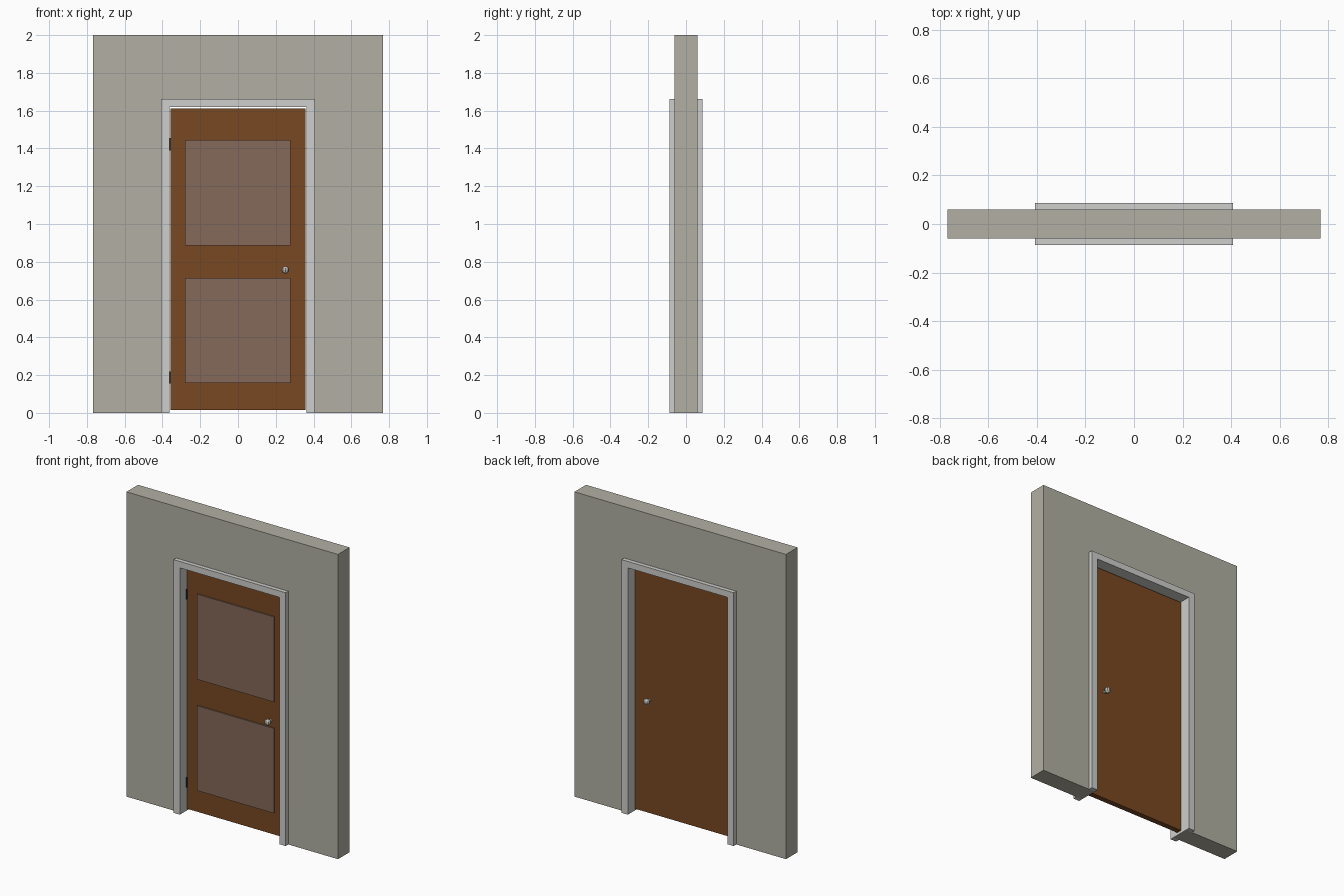
import bpy, bmesh, math
from mathutils import Matrix

if "Cube" in bpy.data.objects:
    bpy.data.objects.remove(bpy.data.objects["Cube"])


def material(name, r, g, b):
    m = bpy.data.materials.new(name)
    lin = [c / 12.92 if c <= 0.04045 else ((c + 0.055) / 1.055) ** 2.4 for c in (r, g, b)]
    m.diffuse_color = (*lin, 1)
    m.use_nodes = True
    m.node_tree.nodes["Principled BSDF"].inputs["Base Color"].default_value = m.diffuse_color
    return m


WALL = material("warm grey plaster", 0.70, 0.69, 0.64)
TRIM = material("light grey trim", 0.81, 0.81, 0.80)
WOOD = material("brown wood", 0.47, 0.285, 0.135)
PANEL = material("dusty brown panel", 0.52, 0.41, 0.35)
METAL = material("pale metal", 0.74, 0.73, 0.69)
IRON = material("dark hinge metal", 0.20, 0.18, 0.16)


def finish(name, bm, mat):
    bmesh.ops.recalc_face_normals(bm, faces=bm.faces)
    me = bpy.data.meshes.new(name)
    bm.to_mesh(me)
    bm.free()
    me.materials.append(mat)
    ob = bpy.data.objects.new(name, me)
    bpy.context.collection.objects.link(ob)
    return ob


def box(name, x, y, z, mat):
    bm = bmesh.new()
    bmesh.ops.create_cube(bm, size=1)
    for v in bm.verts:
        v.co = [(lo + hi) / 2 + c * (hi - lo) for c, (lo, hi) in zip(v.co, (x, y, z))]
    return finish(name, bm, mat)


def arch(name, outer, top_out, inner, top_in, y0, y1, mat):
    """Upside-down U outline extruded from y0 to y1."""
    pts = [(-outer, 0), (-outer, top_out), (outer, top_out), (outer, 0),
           (inner, 0), (inner, top_in), (-inner, top_in), (-inner, 0)]
    bm = bmesh.new()
    face = bm.faces.new([bm.verts.new((x, y0, z)) for x, z in pts])
    ext = bmesh.ops.extrude_face_region(bm, geom=[face])
    moved = [g for g in ext["geom"] if isinstance(g, bmesh.types.BMVert)]
    bmesh.ops.translate(bm, verts=moved, vec=(0, y1 - y0, 0))
    return finish(name, bm, mat)


# Wall in three pieces around the opening
box("wall_left", (-0.768, -0.368), (-0.06, 0.06), (0, 2), WALL)
box("wall_right", (0.368, 0.768), (-0.06, 0.06), (0, 2), WALL)
box("wall_header", (-0.368, 0.368), (-0.06, 0.06), (1.625, 2), WALL)

# Door frame: lining of the opening plus a casing on each side
arch("frame_lining", 0.368, 1.625, 0.362, 1.62, -0.06, 0.06, TRIM)
arch("casing_front", 0.407, 1.662, 0.362, 1.62, -0.087, -0.06, TRIM)
arch("casing_back", 0.407, 1.662, 0.362, 1.62, 0.06, 0.087, TRIM)

# Door slab and its two raised front panels
box("door", (-0.358, 0.358), (-0.018, 0.018), (0.014, 1.612), WOOD)
for name, z in (("panel_lower", (0.157, 0.714)), ("panel_upper", (0.887, 1.446))):
    box(name, (-0.281, 0.279), (-0.026, -0.018), z, PANEL)

# Hinges on the left edge
for name, z in (("hinge_lower", (0.155, 0.22)), ("hinge_upper", (1.39, 1.455))):
    box(name, (-0.363, -0.355), (-0.024, -0.012), z, IRON)

# Knob on each side: stem and faceted ball
for name, s in (("front", -1), ("back", 1)):
    bm = bmesh.new()
    turn = Matrix.Rotation(math.pi / 2, 4, 'X')
    bmesh.ops.create_cone(bm, cap_ends=True, segments=8, radius1=0.010, radius2=0.010, depth=0.03,
                          matrix=Matrix.Translation((0.251, s * 0.031, 0.757)) @ turn)
    finish("knob_stem_" + name, bm, METAL)
    bm = bmesh.new()
    bmesh.ops.create_uvsphere(bm, u_segments=8, v_segments=6, radius=0.02,
                              matrix=Matrix.Translation((0.251, s * 0.05, 0.757)))
    finish("knob_" + name, bm, METAL)
